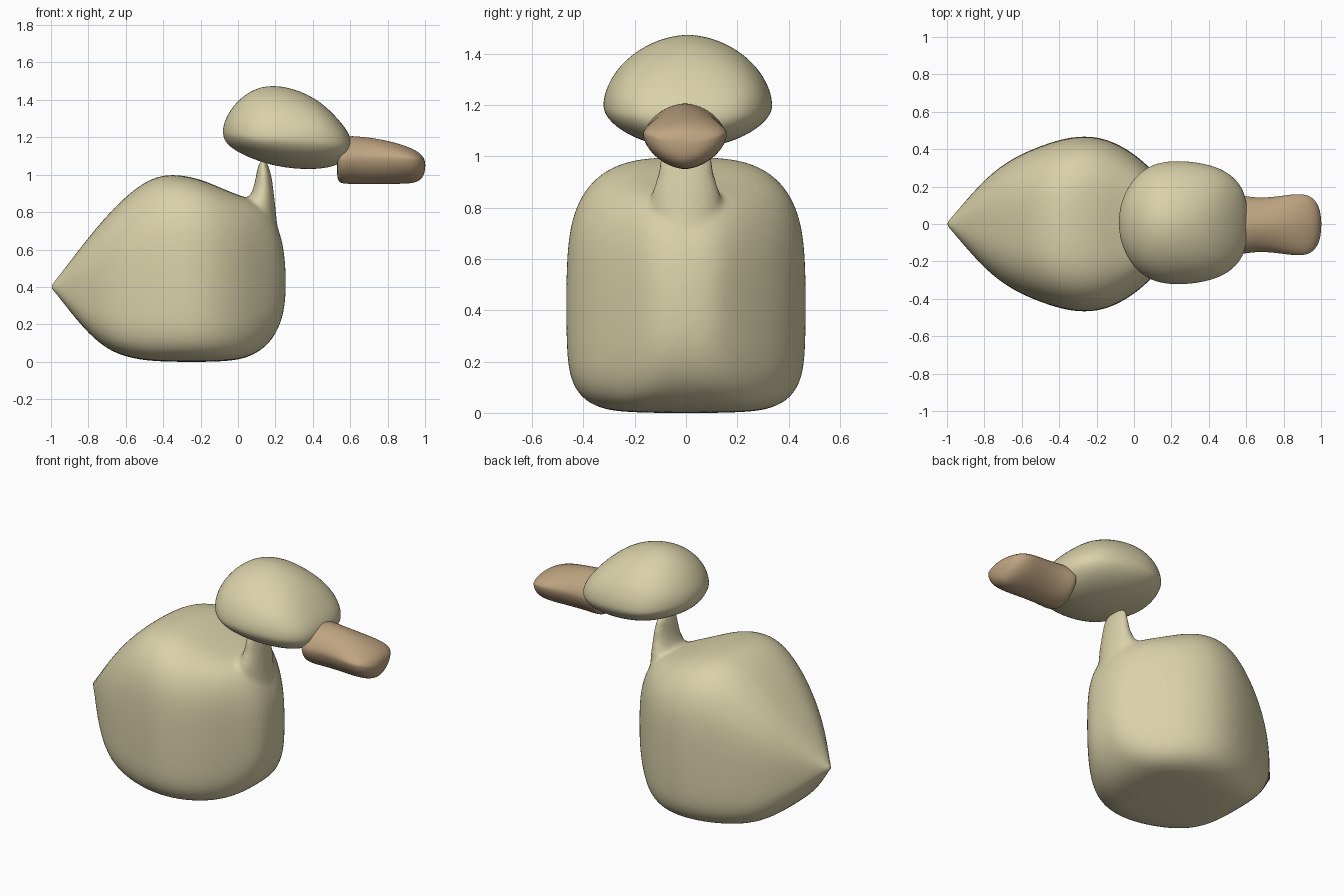
import bpy, bmesh
from math import cos, sin, pi, copysign

N = 32


def power(v, n):
    return copysign(abs(v) ** (2 / n), v)


def x_ring(x, w, zb, zm, zt, n_top, n_bot, y0=0.0):
    """Cross-section at x: half-width w, bottom / widest / top heights."""
    pts = []
    for i in range(N):
        c, s = cos(2 * pi * i / N), sin(2 * pi * i / N)
        n, h = (n_top, zt - zm) if s >= 0 else (n_bot, zm - zb)
        pts.append((x, y0 + w * power(c, n), zm + h * power(s, n)))
    return pts


def z_ring(z, x0, x1, w):
    """Elliptical cross-section at height z."""
    return [((x0 + x1) / 2 + (x1 - x0) / 2 * cos(2 * pi * i / N),
             w * sin(2 * pi * i / N), z) for i in range(N)]


def loft(bm, rings, start, end):
    """Skin the rings and close both ends at a pole."""
    vs = [[bm.verts.new(p) for p in r] for r in rings]
    a, b = bm.verts.new(start), bm.verts.new(end)
    for i in range(N):
        j = (i + 1) % N
        for r, q in zip(vs, vs[1:]):
            bm.faces.new((r[i], r[j], q[j], q[i]))
        bm.faces.new((a, vs[0][j], vs[0][i]))
        bm.faces.new((b, vs[-1][i], vs[-1][j]))


def finish(name, bm, colour, blend=False):
    bmesh.ops.recalc_face_normals(bm, faces=bm.faces)
    me = bpy.data.meshes.new(name)
    bm.to_mesh(me)
    bm.free()
    ob = bpy.data.objects.new(name, me)
    bpy.context.collection.objects.link(ob)
    mat = bpy.data.materials.new(name + "_colour")
    mat.diffuse_color = colour
    me.materials.append(mat)
    me.polygons.foreach_set("use_smooth", [True] * len(me.polygons))
    ob.modifiers.new("round", 'SUBSURF').levels = 2
    ob.modifiers["round"].render_levels = 2
    if blend:
        m = ob.modifiers.new("merge", 'REMESH')
        m.mode, m.voxel_size, m.use_smooth_shade = 'VOXEL', 0.014, True
        s = ob.modifiers.new("soften", 'SMOOTH')
        s.factor, s.iterations = 0.5, 10
    return ob


cream = (0.70, 0.64, 0.40, 1)
brown = (0.52, 0.37, 0.22, 1)

# Body: x, half-width, bottom, top, upper and lower squareness
bm = bmesh.new()
body = [(-0.98, 0.03, 0.375, 0.43, 2.4, 2.6), (-0.9, 0.125, 0.27, 0.535, 2.6, 3.2),
        (-0.8, 0.237, 0.15, 0.665, 2.7, 3.6), (-0.7, 0.32, 0.065, 0.785, 2.8, 4),
        (-0.6, 0.377, 0.025, 0.885, 2.9, 4.2), (-0.5, 0.418, 0.006, 0.965, 3, 4.4),
        (-0.4, 0.452, 0, 1.003, 3.1, 4.6), (-0.3, 0.471, -0.002, 1.0, 3.2, 4.7),
        (-0.2, 0.468, -0.002, 0.978, 3.3, 4.7), (-0.1, 0.437, 0, 0.935, 3.4, 4.6),
        (0, 0.377, 0.008, 0.893, 3.4, 4.3), (0.08, 0.307, 0.033, 0.868, 3.2, 4),
        (0.15, 0.235, 0.08, 0.825, 3, 3.6), (0.205, 0.17, 0.15, 0.745, 3, 3.2),
        (0.24, 0.115, 0.24, 0.64, 2.6, 2.8), (0.253, 0.06, 0.33, 0.52, 2.3, 2.3)]
loft(bm, [x_ring(x, w, b, b + (t - b) * 0.45, t, p, q) for x, w, b, t, p, q in body],
     (-1.017, 0, 0.4), (0.256, 0, 0.42))

# Neck, flaring down into the chest
neck = [(0.55, 0.0, 0.235, 0.12), (0.7, 0.0, 0.215, 0.13), (0.8, 0.02, 0.203, 0.143),
        (0.86, 0.045, 0.197, 0.135), (0.9, 0.072, 0.192, 0.118), (0.95, 0.088, 0.186, 0.107),
        (1.0, 0.097, 0.178, 0.1), (1.05, 0.107, 0.163, 0.092), (1.074, 0.118, 0.15, 0.07)]
loft(bm, [z_ring(*r) for r in neck], (0.12, 0, 0.5), (0.134, 0, 1.083))
finish("body_and_neck", bm, cream, blend=True)

# Head: x, half-width, bottom, widest height, top, upper squareness
bm = bmesh.new()
head = [(-0.072, 0.1, 1.18, 1.23, 1.29, 2), (-0.03, 0.2, 1.138, 1.22, 1.365, 1.95),
        (0.03, 0.27, 1.105, 1.21, 1.425, 1.9), (0.1, 0.313, 1.076, 1.2, 1.465, 1.85),
        (0.18, 0.331, 1.051, 1.2, 1.48, 1.85), (0.28, 0.332, 1.033, 1.195, 1.467, 1.85),
        (0.38, 0.317, 1.028, 1.19, 1.428, 1.95), (0.46, 0.292, 1.033, 1.18, 1.374, 2.1),
        (0.53, 0.249, 1.05, 1.17, 1.306, 2.2), (0.585, 0.182, 1.083, 1.16, 1.235, 2.2),
        (0.605, 0.09, 1.115, 1.15, 1.19, 2.1)]
loft(bm, [x_ring(*r, 1.85, 0.007) for r in head], (-0.083, 0.007, 1.23), (0.608, 0.007, 1.15))
finish("head", bm, cream)

# Beak: lens-shaped section, flaring toward a rounded tip
bm = bmesh.new()
beak = [(0.53, 0.1, 0.985, 1.06, 1.13), (0.54, 0.15, 0.957, 1.085, 1.18),
        (0.57, 0.16, 0.95, 1.09, 1.21), (0.65, 0.144, 0.95, 1.09, 1.205),
        (0.75, 0.149, 0.95, 1.09, 1.193), (0.85, 0.165, 0.95, 1.09, 1.17),
        (0.92, 0.165, 0.952, 1.088, 1.145), (0.965, 0.138, 0.962, 1.08, 1.122),
        (0.99, 0.095, 0.988, 1.065, 1.098), (0.999, 0.05, 1.02, 1.055, 1.075)]
loft(bm, [x_ring(*r, 1.75, 1.75, -0.004) for r in beak], (0.528, 0, 1.06), (1.002, 0, 1.05))
finish("beak", bm, brown)
